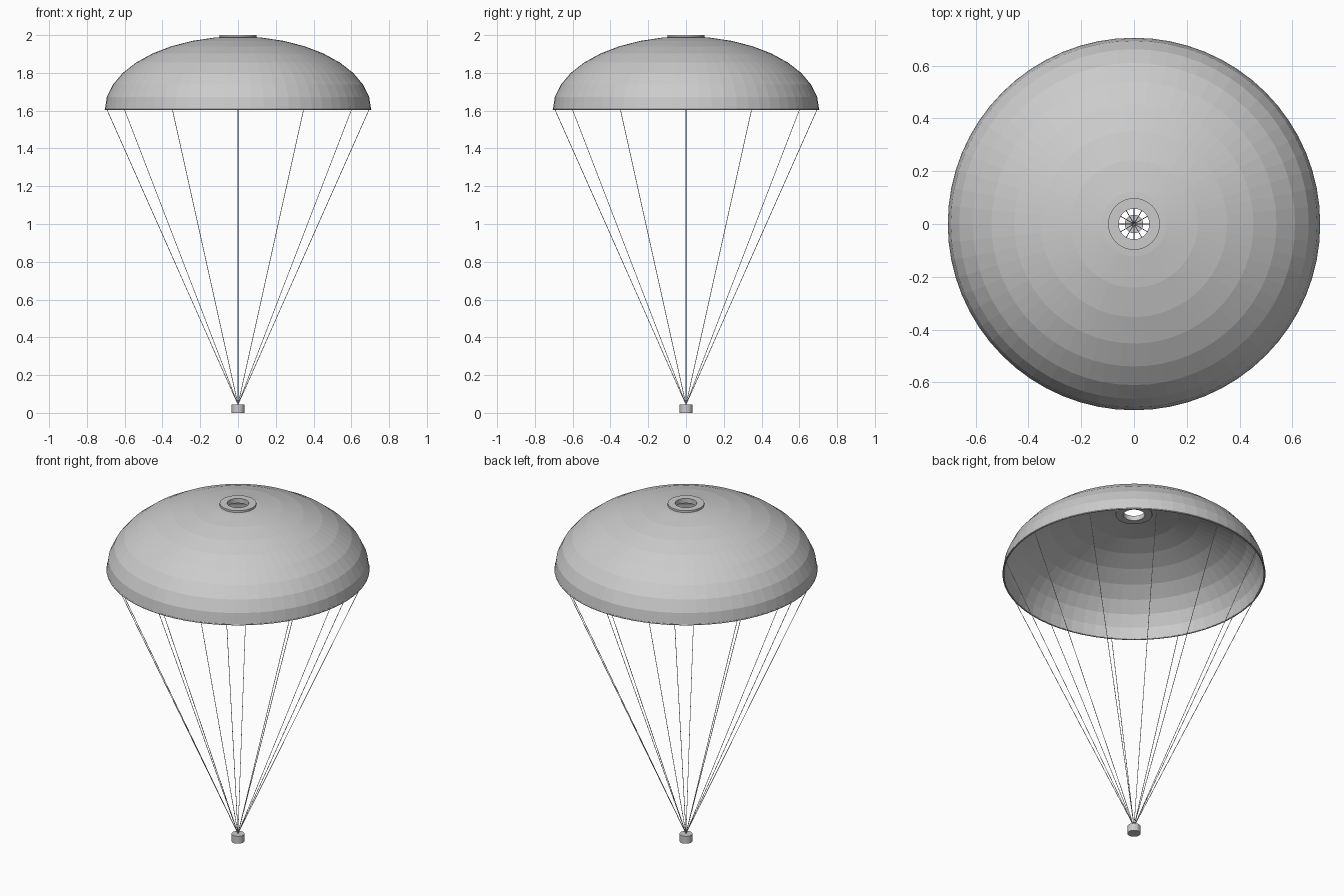
import bpy, bmesh
from math import sin, cos, pi, radians, tau
from mathutils import Vector

cube = bpy.data.objects.get("Cube")
if cube:
    bpy.data.objects.remove(cube, do_unlink=True)

RADIUS, RIM_Z, APEX_Z = 0.705, 1.605, 1.993
VENT = 0.058


def material(name, value):
    mat = bpy.data.materials.new(name)
    mat.use_nodes = True
    colour = (value, value, value, 1)
    mat.diffuse_color = colour
    mat.node_tree.nodes["Principled BSDF"].inputs["Base Color"].default_value = colour
    return mat


grey = material("light grey", 0.6)


def finish(name, bm):
    bmesh.ops.recalc_face_normals(bm, faces=bm.faces)
    mesh = bpy.data.meshes.new(name)
    bm.to_mesh(mesh)
    bm.free()
    mesh.materials.append(grey)
    obj = bpy.data.objects.new(name, mesh)
    bpy.context.collection.objects.link(obj)
    return obj


def lathe(name, profile, segments, closed=True):
    """Spin a (radius, height) profile about the z axis."""
    bm = bmesh.new()
    rings = [[bm.verts.new((r * cos(tau * i / segments), r * sin(tau * i / segments), z))
              for i in range(segments)] for r, z in profile]
    pairs = list(zip(rings, rings[1:]))
    if closed:
        pairs.append((rings[-1], rings[0]))
    for a, b in pairs:
        for i in range(segments):
            j = (i + 1) % segments
            bm.faces.new((a[i], a[j], b[j], b[i]))
    return finish(name, bm)


def dome(radius, height):
    """Quarter ellipse from the vent edge down to the rim, in ten degree bands."""
    start = VENT / radius
    points = [(VENT, RIM_Z + height * (1 - start ** 2) ** 0.5)]
    points += [(radius * sin(radians(a)), RIM_Z + height * cos(radians(a)))
               for a in range(10, 91, 10)]
    return points


# Canopy: thin faceted half ellipsoid, open at the vent
height = APEX_Z - RIM_Z
shell = 0.008
lathe("canopy", dome(RADIUS, height) + dome(RADIUS - shell, height - shell)[::-1], 64)

# Hem: slim round cord along the rim
hem = [(RADIUS - 0.004 + 0.005 * cos(pi * k / 4), RIM_Z + 0.003 + 0.005 * sin(pi * k / 4))
       for k in range(8)]
lathe("canopy_hem", hem, 64)

# Vent collar around the top hole
lathe("vent_collar", [(VENT, 1.972), (0.098, 1.972), (0.098, 2.0), (VENT, 2.0)], 48)

# Payload: small cylinder at the bottom
bm = bmesh.new()
bmesh.ops.create_cone(bm, cap_ends=True, segments=24, radius1=0.035, radius2=0.035, depth=0.044)
bmesh.ops.translate(bm, verts=bm.verts, vec=(0, 0, 0.022))
payload = finish("payload", bm)

# Suspension lines: twelve cords from the payload to the rim
for n in range(12):
    angle = tau * n / 12
    low = Vector((0, 0, 0.044))
    high = Vector((0.695 * cos(angle), 0.695 * sin(angle), RIM_Z + 0.003))
    bm = bmesh.new()
    bmesh.ops.create_cone(bm, cap_ends=True, segments=6, radius1=0.0016, radius2=0.0016,
                          depth=(high - low).length)
    turn = (high - low).to_track_quat("Z", "Y").to_matrix()
    bmesh.ops.rotate(bm, verts=bm.verts, cent=(0, 0, 0), matrix=turn)
    bmesh.ops.translate(bm, verts=bm.verts, vec=(low + high) / 2)
    finish(f"suspension_line_{n + 1}", bm)
